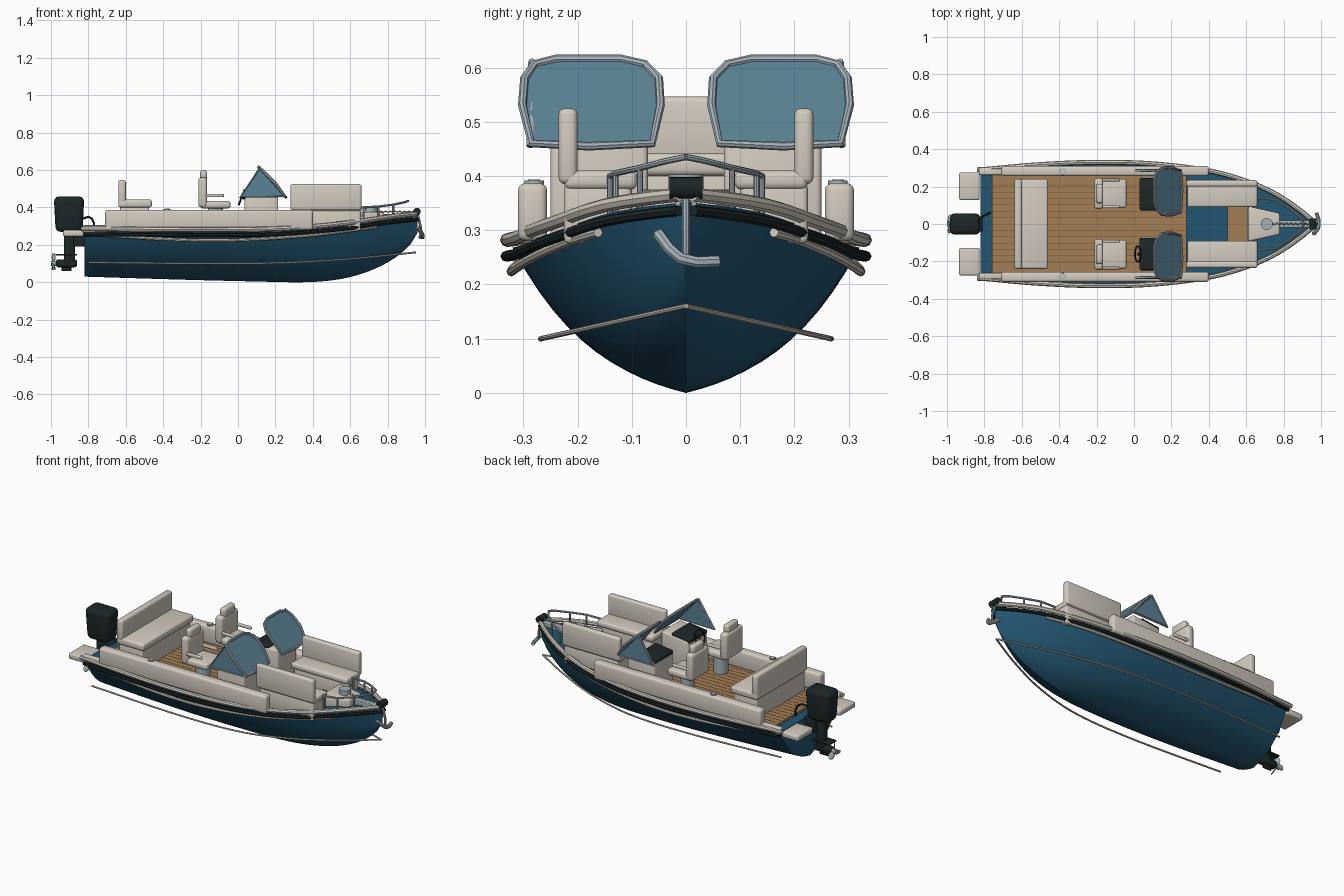
import bpy, bmesh, math
from mathutils import Vector, Matrix

if "Cube" in bpy.data.objects:
    bpy.data.objects.remove(bpy.data.objects["Cube"])


def material(name, rgb):
    m = bpy.data.materials.new(name)
    m.diffuse_color = (*rgb, 1)
    m.use_nodes = True
    m.node_tree.nodes["Principled BSDF"].inputs["Base Color"].default_value = m.diffuse_color
    return m


BLUE = material("hull_blue", (0.016, 0.092, 0.165))
CREAM = material("cream", (0.65, 0.60, 0.53))
TEAK = material("teak", (0.37, 0.21, 0.09))
CAULK = material("dark_teak", (0.16, 0.085, 0.035))
BLACK = material("black", (0.012, 0.02, 0.021))
STEEL = material("steel", (0.37, 0.44, 0.48))
GLASS = material("tinted_glass", (0.10, 0.22, 0.29))


def finish(bm, name, mat, mirror=False, smooth=True):
    if mirror:  # copy across the centreline
        g = bmesh.ops.duplicate(bm, geom=bm.verts[:] + bm.edges[:] + bm.faces[:])["geom"]
        for v in g:
            if isinstance(v, bmesh.types.BMVert):
                v.co.y = -v.co.y
        bmesh.ops.reverse_faces(bm, faces=[f for f in g if isinstance(f, bmesh.types.BMFace)])
    me = bpy.data.meshes.new(name)
    bm.to_mesh(me)
    bm.free()
    me.materials.append(mat)
    ob = bpy.data.objects.new(name, me)
    bpy.context.collection.objects.link(ob)
    if smooth:
        bpy.ops.object.select_all(action='DESELECT')
        ob.select_set(True)
        bpy.context.view_layer.objects.active = ob
        bpy.ops.object.shade_smooth_by_angle(angle=math.radians(35))
    return ob


def box(name, x, y, z, mat, bevel=0.012, mirror=False, taper=None):
    bm = bmesh.new()
    bmesh.ops.create_cube(bm, size=1)
    for v in bm.verts:
        v.co = [(a[0] + a[1]) / 2 + c * (a[1] - a[0]) for a, c in zip((x, y, z), v.co)]
    if taper:
        taper(bm.verts)
    if bevel:
        bmesh.ops.bevel(bm, geom=bm.edges[:], offset=bevel, segments=3, profile=0.5, affect='EDGES')
    return finish(bm, name, mat, mirror)


def rod(name, centre, axis, r, length, mat, mirror=False):
    bm = bmesh.new()
    bmesh.ops.create_cone(bm, cap_ends=True, segments=20, radius1=r, radius2=r, depth=length)
    q = Vector((0, 0, 1)).rotation_difference(Vector(axis)).to_matrix().to_4x4()
    bm.transform(Matrix.Translation(centre) @ q)
    return finish(bm, name, mat, mirror)


def tube(name, pts, r, mat, mirror=False, cyclic=False):
    cu = bpy.data.curves.new(name, 'CURVE')
    cu.dimensions = '3D'
    cu.bevel_depth = r
    cu.bevel_resolution = 2
    cu.use_fill_caps = True
    sp = cu.splines.new('POLY')
    sp.points.add(len(pts) - 1)
    for p, c in zip(sp.points, pts):
        p.co = (*c, 1)
    sp.use_cyclic_u = cyclic
    ob = bpy.data.objects.new(name + "_path", cu)
    bpy.context.collection.objects.link(ob)
    me = bpy.data.meshes.new_from_object(ob.evaluated_get(bpy.context.evaluated_depsgraph_get()))
    bm = bmesh.new()
    bm.from_mesh(me)
    bpy.data.objects.remove(ob)
    return finish(bm, name, mat, mirror)


def curve(table):
    # smooth interpolation through (x, value) pairs
    def f(x):
        n = len(table)
        i = max(0, min(n - 2, sum(1 for p in table if p[0] <= x) - 1))
        slope = lambda k: ((table[min(k + 1, n - 1)][1] - table[max(k - 1, 0)][1])
                           / (table[min(k + 1, n - 1)][0] - table[max(k - 1, 0)][0]))
        (x0, a), (x1, b) = table[i], table[i + 1]
        h = x1 - x0
        t = max(0, min(1, (x - x0) / h))
        return ((2*t**3 - 3*t*t + 1) * a + (t**3 - 2*t*t + t) * h * slope(i)
                + (3*t*t - 2*t**3) * b + (t**3 - t*t) * h * slope(i + 1))
    return f


# Hull lines: half beam, sheer height, keel height
beam = curve([(-.82, .28), (-.5, .308), (-.2, .32), (.1, .312), (.4, .275), (.6, .22), (.75, .155), (.88, .07), (.96, .002)])
sheer = curve([(-.82, .272), (-.2, .268), (.2, .272), (.4, .285), (.6, .305), (.8, .335), (.96, .352)])
keel = curve([(-.82, .03), (-.3, .014), (.1, .004), (.35, 0), (.5, .01), (.62, .033), (.75, .08), (.85, .138), (.92, .2), (.96, .265)])


def span(a, b, n):
    return [a + (b - a) * i / n for i in range(n + 1)]


bm = bmesh.new()
rows = []
for x in span(-.82, .96, 48):
    b, s, k = beam(x), sheer(x), keel(x)
    half = [(b * (1.1 * t - .1 * t * t), k + (s - k) * (.3 * t + .7 * t ** 2.6)) for t in span(0, 1, 12)]
    ring = [(-y, z) for y, z in reversed(half[1:])] + half
    rows.append([bm.verts.new((x, y, z)) for y, z in ring])
for p, q in zip(rows, rows[1:]):
    n = len(p)
    for i in range(n):  # wraps to close the deck
        bm.faces.new((p[i], q[i], q[(i + 1) % n], p[(i + 1) % n]))
bm.faces.new(rows[0])
bm.faces.new(rows[-1])
bmesh.ops.recalc_face_normals(bm, faces=bm.faces[:])
finish(bm, "hull", BLUE)


def edge_path(a, b, out, height):
    return [(x, beam(x) + out, height(x)) for x in span(a, b, 30)]


# Rub rails and spray rail
tube("gunwale_rail", edge_path(-.84, .962, .01, lambda x: sheer(x) + .014), .013, CREAM, True)
tube("black_fender", edge_path(-.82, .962, .012, lambda x: sheer(x) - .016), .010, BLACK, True)
low = curve([(-.75, .252), (-.3, .227), (0, .226), (.4, .252), (.74, .296)])
tube("lower_rub_rail", edge_path(-.72, .74, .002, low), .009, CREAM, True)
spray_y = curve([(-.82, .24), (-.2, .267), (.2, .255), (.5, .19), (.75, .095), (.95, 0)])
tube("spray_rail", [(x, spray_y(x), .1 + .06 * (1 - spray_y(x) / .267)) for x in span(-.8, .95, 36)], .005, CREAM, True)

# Teak decks with seams
box("main_deck", (-.76, .28), (-.262, .262), (.25, .285), TEAK, 0)
box("bow_walkway", (.5, .66), (-.09, .09), (.26, .306), TEAK, 0)
for i in range(-7, 8):
    box("deck_seam", (-.76, .28), (i * .034 - .0012, i * .034 + .0012), (.28, .2858), CAULK, 0)

# Coamings, stern platforms, cleats
box("side_coaming", (-.71, .4), (.256, .31), (.28, .387), CREAM, .014, True)
box("stern_coaming", (-.83, -.7), (.262, .295), (.265, .305), CREAM, .008, True)
box("swim_platform", (-.935, -.825), (.128, .275), (.245, .28), CREAM, .01, True)
rod("fuel_cap", (-.38, .28, .388), (0, 0, 1), .018, .008, STEEL, True)
rod("fuel_cap_centre", (-.38, .28, .391), (0, 0, 1), .011, .006, CREAM, True)

# Stern bench
box("bench_base", (-.63, -.475), (-.23, .23), (.28, .405), CREAM, .008)
box("bench_cushion", (-.64, -.46), (-.24, .24), (.4, .442), CREAM)
box("bench_back", (-.64, -.6), (-.24, .24), (.42, .547), CREAM)


# Helm seats
rod("seat_pedestal", (-.12, .16, .34), (0, 0, 1), .04, .13, STEEL, True)
box("seat_cushion", (-.2, -.04), (.085, .24), (.395, .435), CREAM, .014, True)
box("seat_back", (-.212, -.165), (.08, .245), (.4, .56), CREAM, .016, True)
box("headrest", (-.203, -.165), (.11, .215), (.545, .6), CREAM, .014, True)
for y in (.085, .228):
    box("armrest", (-.18, -.075), (y, y + .014), (.455, .473), CREAM, .005, True)


# Consoles with raked dashboards and a wheel
def rake(verts):
    for v in verts:
        if v.co.z > .44:
            v.co.z += (v.co.x - .03) * .12


box("console", (.035, .215), (.07, .25), (.28, .452), CREAM, .01, True, rake)
box("dashboard", (.03, .15), (.075, .245), (.442, .464), BLACK, .006, True, rake)
tube("steering_wheel", [(.02 + .015 * math.sin(a), -.16 + .042 * math.cos(a), .455 + .039 * math.sin(a))
                        for a in span(0, 2 * math.pi, 20)[:-1]], .005, BLACK, cyclic=True)
tube("steering_column", [(.06, -.16, .44), (.02, -.16, .455)], .008, BLACK)

# Wraparound windshields
frame = [(.25, .062, .46), (.2, .047, .53), (.15, .05, .58), (.122, .075, .606), (.11, .12, .616), (.11, .24, .616),
         (.122, .28, .606), (.15, .298, .58), (.2, .302, .53), (.25, .285, .46), (.256, .18, .455)]
side = [(.115, .284, .61), (.012, .287, .455), (.25, .287, .458)]
for name, outline in (("front_glass", frame), ("side_glass", side)):
    bm = bmesh.new()
    f = bm.faces.new([bm.verts.new(p) for p in outline])
    ext = bmesh.ops.extrude_face_region(bm, geom=[f])["geom"]
    push = Vector((-.004, 0, -.004)) if name == "front_glass" else Vector((0, -.005, 0))
    for v in ext:
        if isinstance(v, bmesh.types.BMVert):
            v.co += push
    bmesh.ops.recalc_face_normals(bm, faces=bm.faces[:])
    finish(bm, name, GLASS, True, False)
tube("windshield_frame", frame, .008, STEEL, True, True)
tube("side_frame", side, .007, STEEL, True, True)

# Bow lounge
box("bow_locker", (.3, .655), (.1, .225), (.275, .385), CREAM, .01, True)
box("bow_cushion", (.285, .66), (.09, .225), (.375, .41), CREAM, .012, True)
box("bow_backrest", (.28, .66), (.2, .235), (.385, .525), CREAM, .012, True)
rod("locker_drain", (.657, .13, .36), (1, 0, 0), .008, .008, STEEL, True)


def narrow(verts):
    for v in verts:
        if v.co.x > .7:
            v.co.y *= .6


# Bow step, windlass and foredeck gear
box("bow_step", (.61, .78), (-.095, .095), (.3, .375), CREAM, .012, False, narrow)
rod("windlass", (.71, 0, .385), (0, 0, 1), .032, .035, STEEL)
tube("anchor_chain", [(x, .004 * (-1) ** i, .38 - .006 * (i % 2)) for i, x in enumerate(span(.74, .94, 16))], .004, STEEL)
box("chain_guide", (.78, .95), (-.02, .02), (.33, .365), STEEL, .004)
rod("bow_roller", (.957, 0, .378), (0, 1, 0), .02, .06, BLACK)
tube("bow_rail", [(.66, .14, .4), (.75, .13, .405), (.83, .085, .415), (.89, .035, .428), (.91, 0, .435)], .006, STEEL, True)
for x, y, z in ((.67, .14, .4), (.75, .13, .405), (.83, .085, .415)):
    tube("rail_post", [(x, y, z), (x, y, sheer(x))], .0055, STEEL, True)

# Anchor
tube("anchor_shank", [(.945, 0, .365), (.965, 0, .345), (.978, 0, .29), (.978, 0, .25)], .007, STEEL)
tube("anchor_fluke", [(.96, -.052, .295), (.98, -.03, .265), (.988, -.01, .248), (.988, .02, .241), (.975, .06, .243)], .011, STEEL)


# Outboard motor
def crown(verts):
    for v in verts:
        if v.co.z < .35:
            v.co.x = -.9 + (v.co.x + .9) * .88
            v.co.y *= .85


box("motor_cowl", (-.985, -.822), (-.058, .058), (.27, .458), BLACK, .026, False, crown)
box("motor_bracket", (-.88, -.81), (-.04, .04), (.19, .28), BLACK, .008)
box("motor_leg", (-.93, -.872), (-.022, .022), (.1, .29), BLACK, .01)
box("cavitation_plate", (-.975, -.86), (-.035, .035), (.142, .152), BLACK, .003)
box("gearcase", (-.975, -.86), (-.022, .022), (.08, .122), BLACK, .014)
box("skeg", (-.945, -.89), (-.005, .005), (.06, .1), BLACK, .002)
tube("motor_cable", [(-.83, .03, .34), (-.8, .045, .35), (-.78, .055, .34), (-.77, .06, .315), (-.77, .06, .28)], .006, BLACK)
rod("propeller_hub", (-.985, 0, .1), (1, 0, 0), .014, .03, STEEL)
for i in range(3):
    bm = bmesh.new()
    bmesh.ops.create_uvsphere(bm, u_segments=10, v_segments=8, radius=1)
    bm.transform(Matrix.Translation((-.986, 0, .1)) @ Matrix.Rotation(i * math.tau / 3, 4, 'X')
                 @ Matrix.Translation((0, 0, .032)) @ Matrix.Rotation(.6, 4, 'Z')
                 @ Matrix.Diagonal((.004, .018, .026, 1)))
    finish(bm, "propeller_blade", STEEL)
